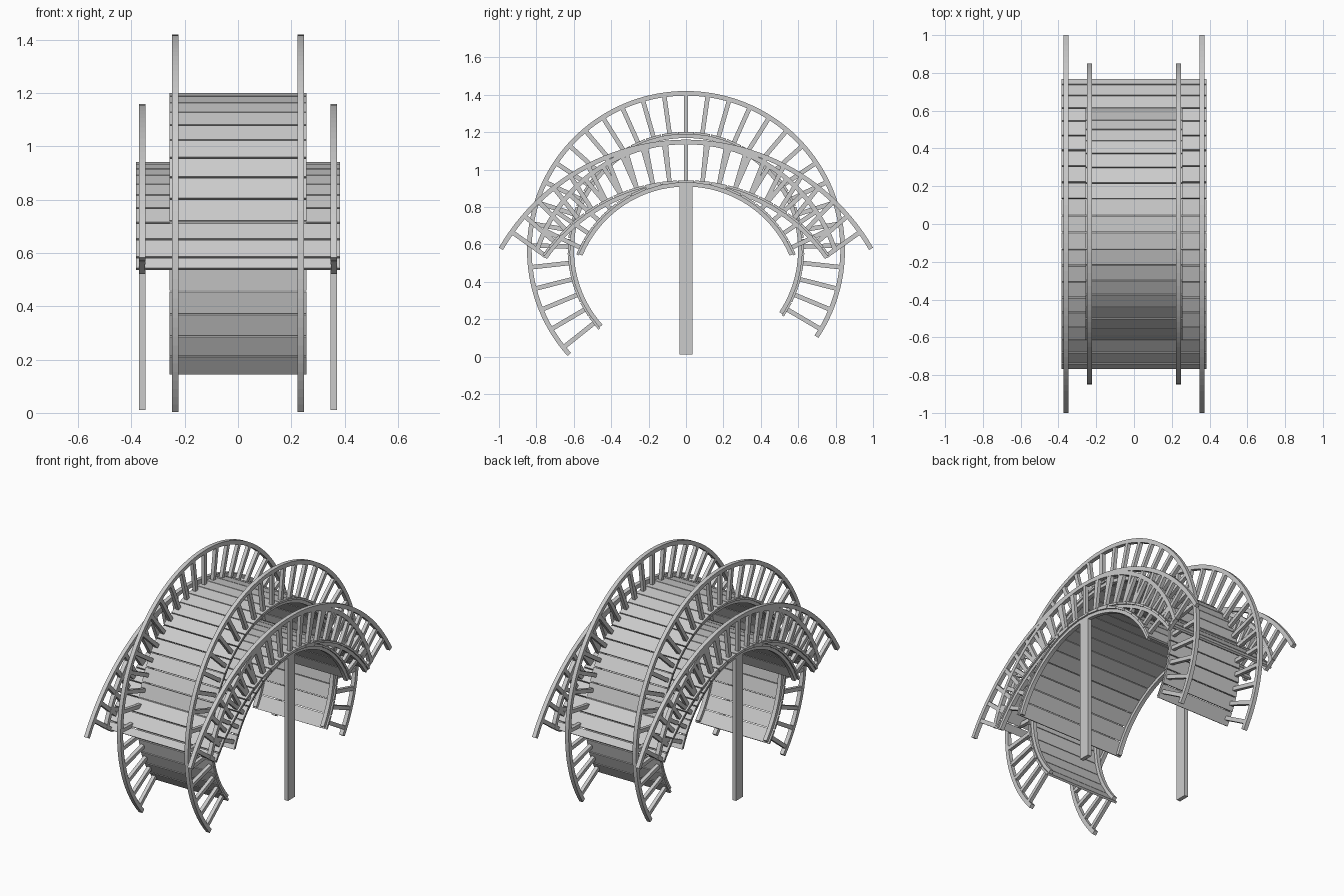
import bpy, bmesh
from math import sin, cos, radians, ceil
from mathutils import Matrix, Vector

cube = bpy.data.objects.get("Cube")
if cube:
    bpy.data.objects.remove(cube, do_unlink=True)

grey = bpy.data.materials.new("plain_grey")
grey.use_nodes = True
colour = (0.6, 0.6, 0.6, 1)
grey.diffuse_color = colour
grey.node_tree.nodes["Principled BSDF"].inputs["Base Color"].default_value = colour


def finish(name, bm):
    bmesh.ops.recalc_face_normals(bm, faces=bm.faces)
    mesh = bpy.data.meshes.new(name)
    bm.to_mesh(mesh)
    bm.free()
    mesh.materials.append(grey)
    obj = bpy.data.objects.new(name, mesh)
    bpy.context.collection.objects.link(obj)
    return obj


def arc_point(x, r, angle, centre):
    a = radians(angle)
    return Vector((x, r * sin(a), centre + r * cos(a)))


def add_box(bm, x, r, angle, centre, size):
    """Box turned to stand radially on an arc (angle from vertical)."""
    mat = (Matrix.Translation(arc_point(x, r, angle, centre))
           @ Matrix.Rotation(-radians(angle), 4, 'X')
           @ Matrix.Diagonal((*size, 1)))
    bmesh.ops.create_cube(bm, size=1, matrix=mat)


def add_rail(bm, x, r_in, r_out, start, end, centre, width=0.025):
    """Rectangular bar swept along an arc."""
    steps = ceil((end - start) / 2.5)
    rings = []
    for i in range(steps + 1):
        a = start + (end - start) * i / steps
        corners = ((-1, r_in), (1, r_in), (1, r_out), (-1, r_out))
        rings.append([bm.verts.new(arc_point(x + s * width / 2, r, a, centre))
                      for s, r in corners])
    for p, q in zip(rings, rings[1:]):
        for j in range(4):
            k = (j + 1) % 4
            bm.faces.new((p[j], p[k], q[k], q[j]))
    bm.faces.new(rings[0])
    bm.faces.new(rings[-1])


def build_arch(name, centre, deck_r, rail_r, rail_x, pitch, planks, posts,
               deck_ends, rail_ends, half_plank=None):
    # Curved bars: one under the deck and one handrail on each side
    for label, r_in, r_out, ends in (
            ("deck_beam", deck_r - 0.033, deck_r - 0.011, deck_ends),
            ("handrail", rail_r - 0.025, rail_r, rail_ends)):
        bm = bmesh.new()
        for side in (-1, 1):
            add_rail(bm, side * rail_x, r_in, r_out, *ends, centre)
        finish(f"{name}_{label}s", bm)

    # Deck planks
    bm = bmesh.new()
    width = 2 * rail_x + 0.045
    for k in range(planks[0], planks[1] + 1):
        add_box(bm, 0, deck_r - 0.007, k * pitch, centre, (width, 0.083, 0.013))
    if half_plank:
        for s in (-1, 1):
            add_box(bm, 0, deck_r - 0.007, s * half_plank, centre,
                    (width, 0.045, 0.013))
    finish(f"{name}_planks", bm)

    # Balusters
    bm = bmesh.new()
    low, high = deck_r - 0.02, rail_r - 0.012
    for side in (-1, 1):
        for k in range(posts[0], posts[1] + 1):
            add_box(bm, side * rail_x, (low + high) / 2, k * pitch, centre,
                    (0.022, 0.024, high - low))
    finish(f"{name}_balusters", bm)


# Tall narrow arch, one plank longer at the front
build_arch("narrow_arch", 0.57, 0.632, 0.85, 0.235, 8.03, (-16, 15), (-16, 15),
           (-131.8, 123.6), (-131.8, 123.6))
# Lower wide arch of the same radius
build_arch("inner_wide_arch", 0.31, 0.632, 0.85, 0.36, 8.03, (-8, 8), (-8, 8),
           (-67.5, 67.5), (-72.6, 72.6))
# Shallow wide arch of larger radius
build_arch("outer_wide_arch", 0.005, 0.938, 1.155, 0.36, 5.46, (-9, 9), (-10, 10),
           (-55.2, 55.2), (-60, 60), half_plank=53.5)

# Support posts
for side, label in ((-1, "right"), (1, "left")):
    bm = bmesh.new()
    bmesh.ops.create_cube(bm, size=1, matrix=Matrix.Translation((side * 0.36, 0, 0.465))
                          @ Matrix.Diagonal((0.025, 0.07, 0.91, 1)))
    finish(f"{label}_post", bm)
